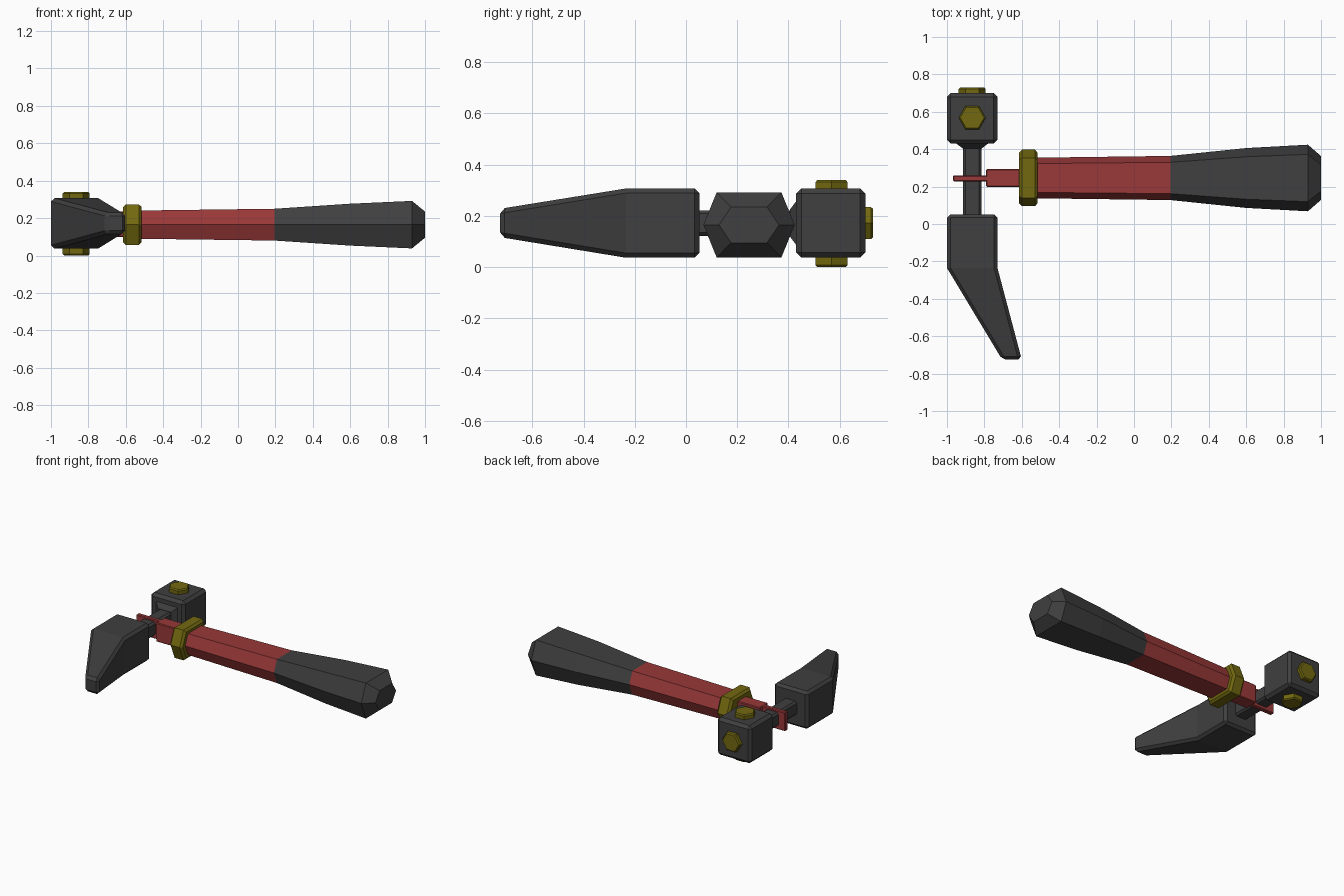
import bpy, bmesh, math
from mathutils import Vector

if "Cube" in bpy.data.objects:
    bpy.data.objects.remove(bpy.data.objects["Cube"])


def material(name, rgb):
    m = bpy.data.materials.new(name)
    m.diffuse_color = (*rgb, 1)
    m.use_nodes = True
    m.node_tree.nodes["Principled BSDF"].inputs["Base Color"].default_value = m.diffuse_color
    return m


DARK = material("dark_grey", (0.05, 0.05, 0.05))
RED = material("red", (0.32, 0.04, 0.04))
YELLOW = material("yellow", (0.17, 0.14, 0.005))
HX, HZ = -0.865, 0.172      # head axis, runs along y
GY, GZ = 0.246, 0.165       # handle axis, runs along x


def loft(name, rings, mat, bevel=0):
    """Join equal-length rings of points into a closed solid."""
    bm = bmesh.new()
    vs = [[bm.verts.new(p) for p in r] for r in rings]
    n = len(vs[0])
    for a, b in zip(vs, vs[1:]):
        for i in range(n):
            j = (i + 1) % n
            bm.faces.new((a[i], a[j], b[j], b[i]))
    bm.faces.new(vs[0][::-1])
    bm.faces.new(vs[-1])
    bmesh.ops.recalc_face_normals(bm, faces=bm.faces)
    me = bpy.data.meshes.new(name)
    bm.to_mesh(me)
    bm.free()
    ob = bpy.data.objects.new(name, me)
    bpy.context.collection.objects.link(ob)
    me.materials.append(mat)
    if bevel:
        mod = ob.modifiers.new("bevel", 'BEVEL')
        mod.width, mod.segments = bevel, 1
        mod.limit_method, mod.angle_limit = 'ANGLE', math.radians(40)
    return ob


def rect_y(y, x0, x1, z0, z1):
    return [(x0, y, z0), (x1, y, z0), (x1, y, z1), (x0, y, z1)]


def hex_x(x, w, h, flat=0.71):
    """Stretched hexagon across the handle, points at +-y."""
    pts = [(w, 0), (w * flat, h), (-w * flat, h), (-w, 0), (-w * flat, -h), (w * flat, -h)]
    return [(x, GY + a, GZ + b) for a, b in pts]


def bolt(name, centre, axis, length):
    """Hexagonal bolt head with points along x and a small chamfer."""
    c, d, u = Vector(centre), Vector(axis), Vector((1, 0, 0))
    v = d.cross(u)
    rings = []
    for t, r in ((0, 0.072), (length - 0.008, 0.072), (length, 0.064)):
        rings.append([c + d * t + (u * math.cos(k * math.pi / 3) + v * math.sin(k * math.pi / 3)) * r
                      for k in range(6)])
    loft(name, rings, YELLOW)


# Striking block and its stepped neck
loft("striking_block", [rect_y(y, -1.0, -0.73, 0.037, 0.307) for y in (0.43, 0.70)], DARK, 0.02)
loft("neck", [rect_y(y, HX - 0.05, HX + 0.05, HZ - 0.05, HZ + 0.05) for y in (0.0, 0.46)], DARK, 0.013)
loft("neck_flare", [rect_y(y, HX - r, HX + r, HZ - r, HZ + r)
                    for y, r in ((0.405, 0.052), (0.43, 0.085), (0.45, 0.085))], DARK)

# Bent claw
loft("claw", [rect_y(0.052, -1.0, -0.73, 0.037, 0.307),
              rect_y(-0.235, -1.0, -0.73, 0.037, 0.307),
              rect_y(-0.725, -0.705, -0.60, 0.117, 0.228)], DARK, 0.018)

# Bolts on the block
bolt("top_bolt", (HX, 0.568, 0.29), (0, 0, 1), 0.05)
bolt("bottom_bolt", (HX, 0.568, 0.05), (0, 0, -1), 0.05)
bolt("end_bolt", (HX, 0.68, HZ), (0, 1, 0), 0.05)

# Handle shaft, grip and collar
loft("handle_shaft", [hex_x(-0.56, 0.108, 0.075), hex_x(0.195, 0.118, 0.085)], RED)
loft("handle_grip", [hex_x(0.195, 0.118, 0.085), hex_x(0.60, 0.16, 0.112),
                     hex_x(0.93, 0.178, 0.127), hex_x(1.0, 0.117, 0.07, 0.6)], DARK)
loft("collar", [hex_x(-0.615, 0.135, 0.094), hex_x(-0.60, 0.151, 0.108),
                hex_x(-0.53, 0.151, 0.108), hex_x(-0.515, 0.135, 0.094)], YELLOW)

# Tang holding the head
loft("tang", [[(x, GY - 0.048, 0.10), (x, GY + 0.048, 0.10), (x, GY + 0.048, 0.235), (x, GY - 0.048, 0.235)]
              for x in (-0.79, -0.59)], RED, 0.005)
loft("tang_plate", [[(x, GY - 0.018, 0.10), (x, GY + 0.014, 0.10), (x, GY + 0.014, 0.235), (x, GY - 0.018, 0.235)]
                    for x in (-0.968, -0.77)], RED, 0.005)
